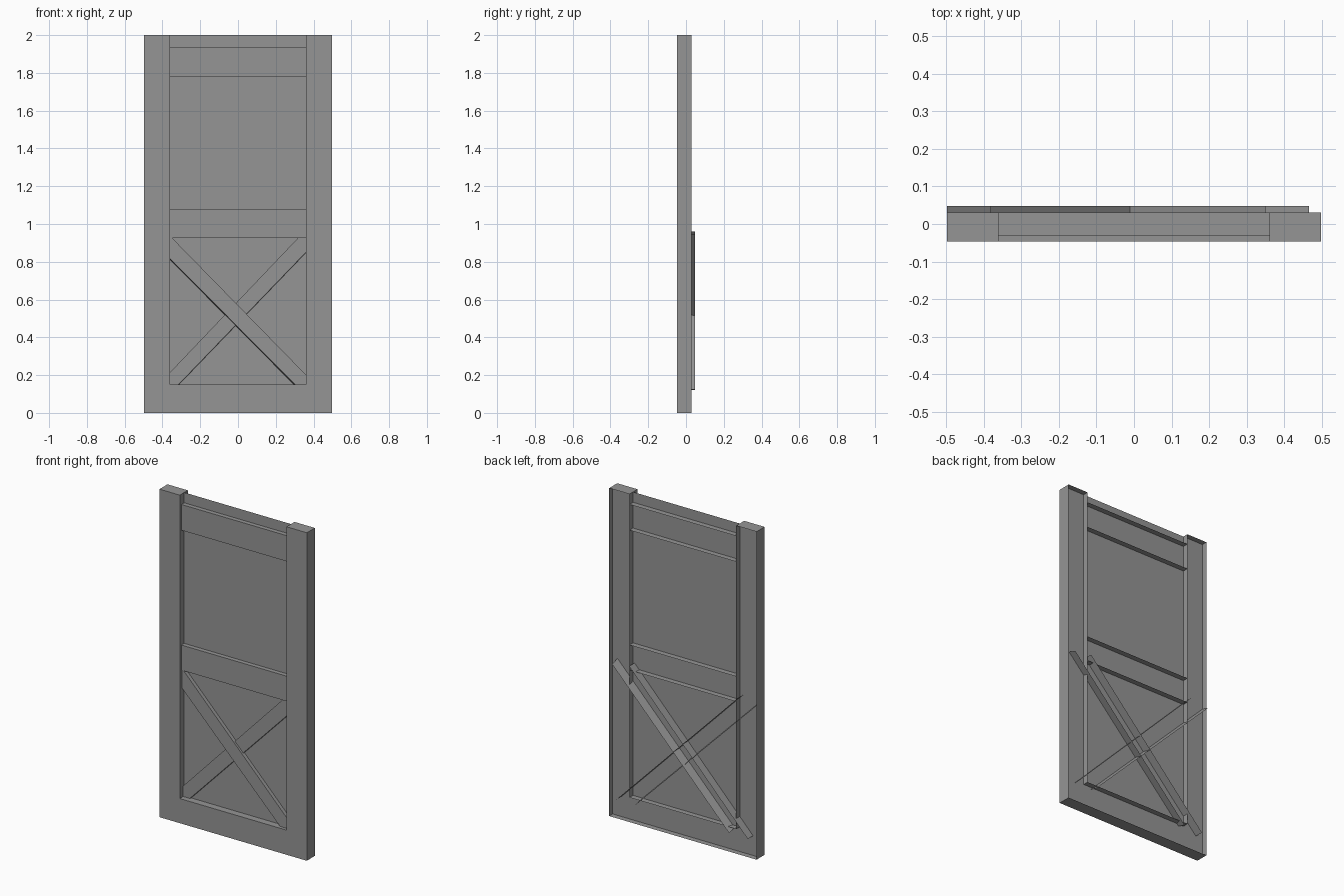
import bpy

if "Cube" in bpy.data.objects:
    bpy.data.objects.remove(bpy.data.objects["Cube"])

FRONT, BACK = -0.047, 0.03

paint = bpy.data.materials.new("dark_grey")
paint.diffuse_color = (0.3, 0.3, 0.3, 1)
paint.use_nodes = True
paint.node_tree.nodes["Principled BSDF"].inputs["Base Color"].default_value = paint.diffuse_color


def mesh_object(name, verts, faces):
    me = bpy.data.meshes.new(name)
    me.from_pydata(verts, [], faces)
    me.update()
    me.materials.append(paint)
    ob = bpy.data.objects.new(name, me)
    bpy.context.collection.objects.link(ob)
    return ob


def shell(name, outline, y0, y1):
    """Front plate with side walls, open at the back."""
    n = len(outline)
    verts = [(x, y, z) for y in (y0, y1) for x, z in outline]
    faces = [tuple(range(n))]
    faces += [(i, i + n, (i + 1) % n + n, (i + 1) % n) for i in range(n)]
    return mesh_object(name, verts, faces)


def channel(name, start, end, y0, y1, flare=0.0):
    """Open-backed channel; start/end give (x, z) of the lower and upper edge."""
    verts = []
    for (lx, lz), (ux, uz) in (start, end):
        verts += [(lx, y1, lz - flare), (lx, y0, lz), (ux, y0, uz), (ux, y1, uz)]
    return mesh_object(name, verts, [(i, i + 4, i + 5, i + 1) for i in range(3)])


# Stiles and bottom rail in one U shape
W, I = 0.497, 0.36
shell("door_frame", [(-W, 0), (W, 0), (W, 2), (I, 2), (I, 0.15),
                     (-I, 0.15), (-I, 2), (-W, 2)], FRONT, BACK)

# Thin backing panel
PY = -0.004
mesh_object("door_panel", [(-W, PY, 0), (W, PY, 0), (W, PY, 2), (-W, PY, 2)],
            [(0, 1, 2, 3)])

# Cross rails, set back from the stiles
for name, z0, z1 in (("top_rail", 1.78, 1.937), ("middle_rail", 0.927, 1.08)):
    channel(name, ((-I, z0), (-I, z1)), ((I, z0), (I, z1)), -0.031, BACK)

# Crossed braces, poking out behind the frame
channel("rising_brace", ((-0.325, 0.14), (-0.45, 0.12)),
        ((0.465, 0.96), (0.35, 0.96)), -0.014, 0.048, 0.018)
channel("falling_brace", ((-0.497, 0.955), (-0.382, 0.96)),
        ((0.31, 0.142), (0.435, 0.125)), -0.027, 0.048, 0.02)
